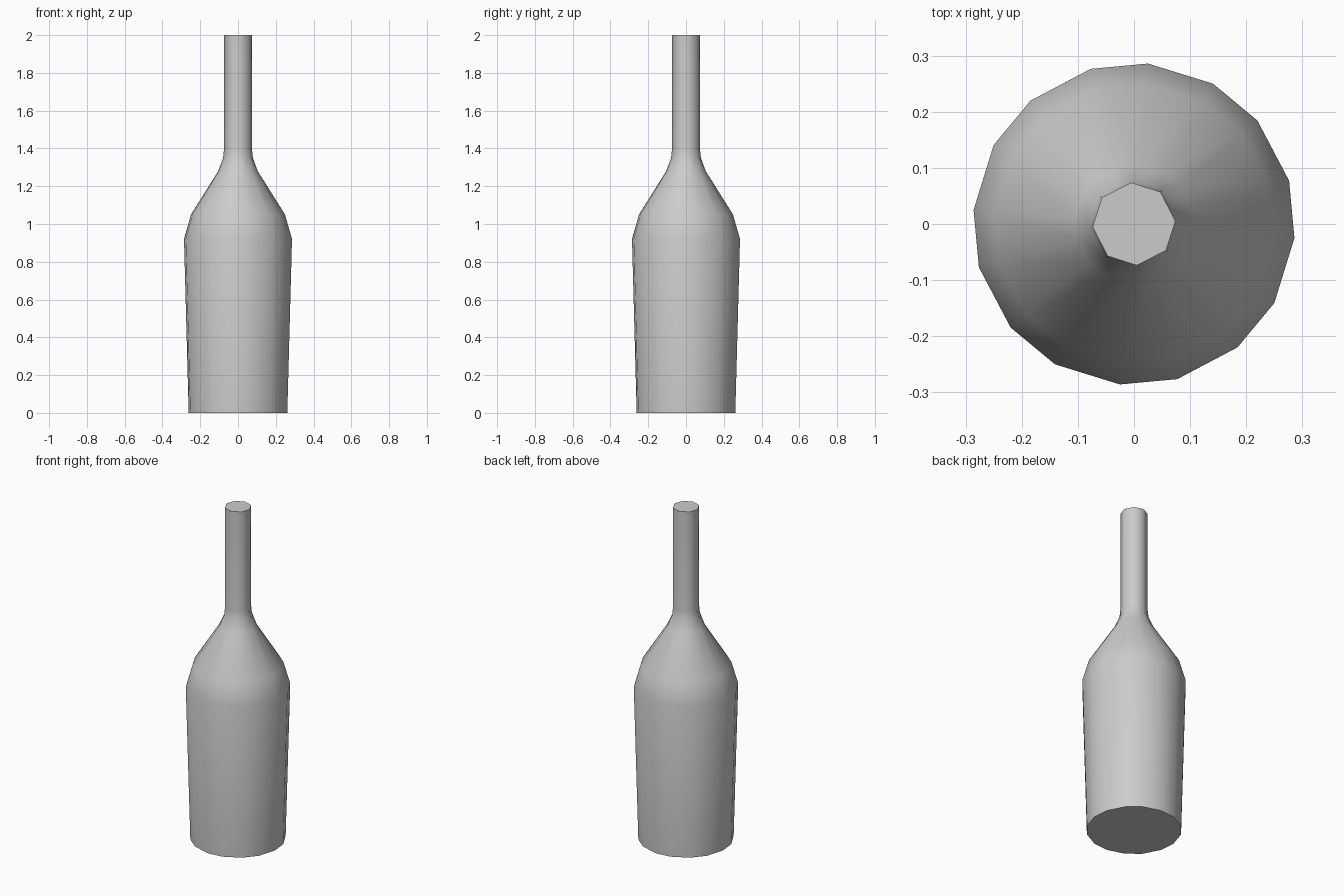
import bpy, bmesh, math

if "Cube" in bpy.data.objects:
    bpy.data.objects.remove(bpy.data.objects["Cube"], do_unlink=True)

grey = bpy.data.materials.new("light grey")
grey.use_nodes = True
grey.diffuse_color = (0.6, 0.6, 0.6, 1)
grey.node_tree.nodes["Principled BSDF"].inputs["Base Color"].default_value = (0.6, 0.6, 0.6, 1)

bm = bmesh.new()


def ring(radius, z, sides, start, odd_shift):
    """Ring whose odd corners are slightly turned, for uneven facets."""
    verts = []
    for k in range(sides):
        a = math.radians(start + 360 / sides * k + (odd_shift if k % 2 else 0))
        verts.append(bm.verts.new((radius * math.cos(a), radius * math.sin(a), z)))
    return verts


def connect(lower, upper):
    n = len(lower)
    for k in range(n):
        j = (k + 1) % n
        bm.faces.new((lower[k], lower[j], upper[j], upper[k]))


# Body and shoulder
body = [ring(r, z, 16, -5, -1.9) for r, z in
        [(0.262, 0), (0.287, 0.92), (0.25, 1.05), (0.105, 1.28)]]
for lower, upper in zip(body, body[1:]):
    connect(lower, upper)

# Neck
neck = [ring(r, z, 8, 4, 1.5) for r, z in [(0.079, 1.35), (0.074, 1.4), (0.074, 2)]]
for lower, upper in zip(neck, neck[1:]):
    connect(lower, upper)

# Join the wide rings to the neck
wide, narrow = body[-1], neck[0]
for k in range(8):
    a, b, c = wide[2 * k], wide[2 * k + 1], wide[(2 * k + 2) % 16]
    bm.faces.new((a, b, narrow[k]))
    bm.faces.new((b, c, narrow[(k + 1) % 8], narrow[k]))

# Flat base and top
bm.faces.new(reversed(body[0]))
bm.faces.new(neck[-1])

mesh = bpy.data.meshes.new("bottle")
bm.to_mesh(mesh)
bm.free()
mesh.materials.append(grey)
bottle = bpy.data.objects.new("bottle", mesh)
bpy.context.collection.objects.link(bottle)
bpy.ops.object.select_all(action="DESELECT")
bottle.select_set(True)
bpy.context.view_layer.objects.active = bottle
bpy.ops.object.shade_smooth_by_angle(angle=math.radians(60))
